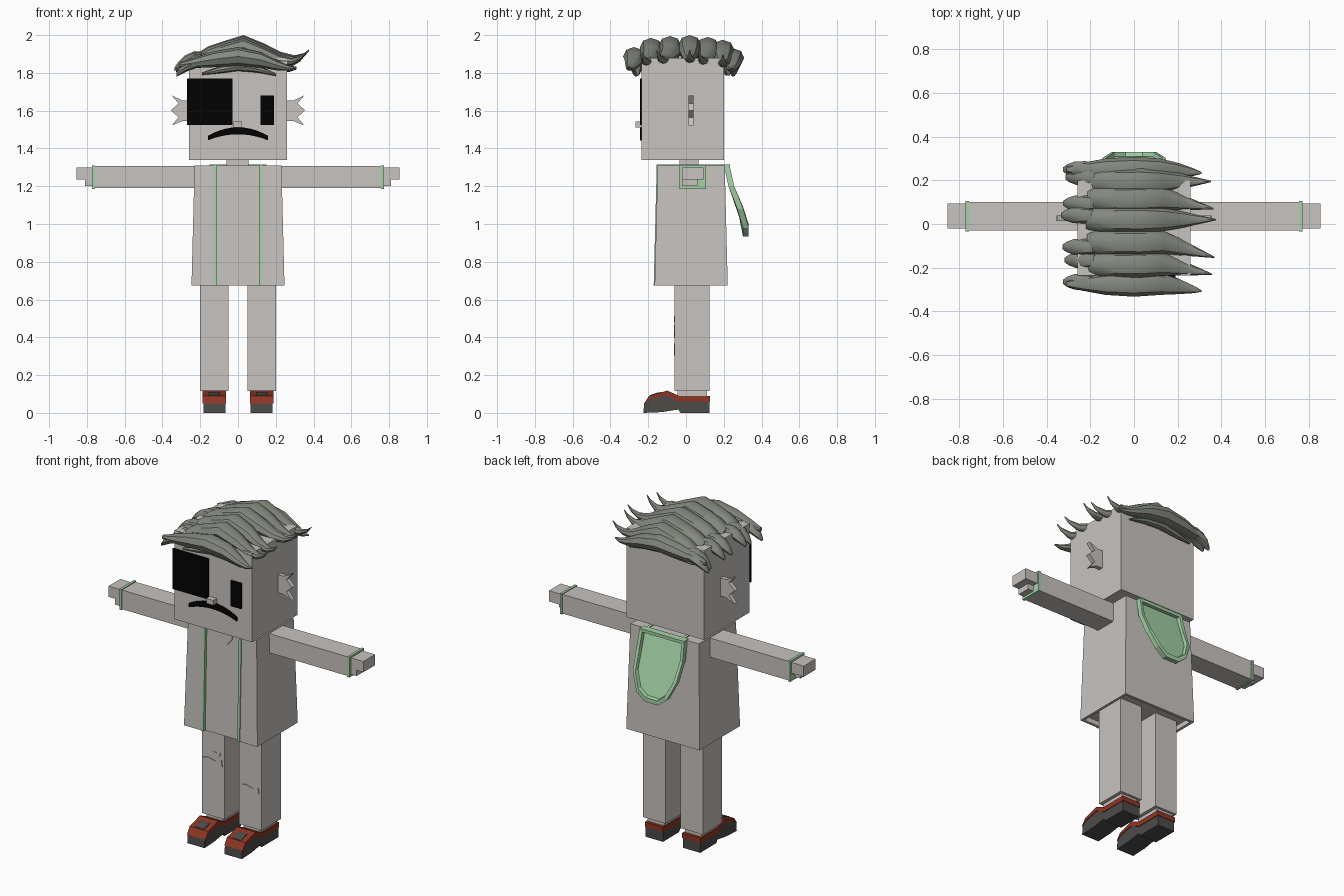
import bpy, bmesh, math
from mathutils import Vector

if "Cube" in bpy.data.objects:
    bpy.data.objects.remove(bpy.data.objects["Cube"])


def material(name, rgb):
    col = [c ** 2.2 for c in rgb] + [1]
    m = bpy.data.materials.new(name)
    m.use_nodes = True
    m.diffuse_color = col
    node = m.node_tree.nodes["Principled BSDF"]
    node.inputs["Base Color"].default_value = col
    node.inputs["Roughness"].default_value = 0.8
    return m


PALE = material("pale grey", (.78, .76, .745))
HAIR = material("hair grey", (.52, .535, .50))
GREEN = material("mint green", (.64, .82, .65))
BLACK = material("black", (.04, .04, .04))
RED = material("brick red", (.55, .22, .16))
DARK = material("shoe grey", (.31, .30, .295))


def loft(name, rings, mat):
    """Skin a list of equal rings of points and cap both ends."""
    bm = bmesh.new()
    vs = [[bm.verts.new(p) for p in r] for r in rings]
    n = len(vs[0])
    for a, b in zip(vs, vs[1:]):
        for i in range(n):
            bm.faces.new((a[i], a[(i + 1) % n], b[(i + 1) % n], b[i]))
    bm.faces.new(vs[0])
    bm.faces.new(vs[-1])
    bmesh.ops.recalc_face_normals(bm, faces=bm.faces)
    mesh = bpy.data.meshes.new(name)
    bm.to_mesh(mesh)
    bm.free()
    mesh.materials.append(mat)
    ob = bpy.data.objects.new(name, mesh)
    bpy.context.collection.objects.link(ob)
    return ob


def rect(x, y, z):
    return [(x[0], y[0], z), (x[1], y[0], z), (x[1], y[1], z), (x[0], y[1], z)]


def box(name, x, y, z, mat=PALE):
    return loft(name, [rect(x, y, z[0]), rect(x, y, z[1])], mat)


def front_prism(name, pts, y0, y1, mat):
    """Outline in x and z, extruded along y."""
    return loft(name, [[(x, y, z) for x, z in pts] for y in (y0, y1)], mat)


def side_prism(name, pts, x0, x1, mat):
    """Outline in y and z, extruded along x."""
    return loft(name, [[(x, y, z) for y, z in pts] for x in (x0, x1)], mat)


# Head and neck
box("head", (-.26, .26), (-.235, .2), (1.34, 1.88))
box("neck", (-.06, .055), (-.035, .065), (1.28, 1.36))

# Face
box("large_eye", (-.27, -.03), (-.244, -.235), (1.525, 1.77), BLACK)
box("small_eye", (.12, .19), (-.244, -.235), (1.525, 1.68), BLACK)
box("nose", (-.025, .022), (-.268, -.235), (1.512, 1.542))
arc = [i / 5 - 1 for i in range(11)]
front_prism("mouth", [(.16 * t, 1.512 - .045 * t * t) for t in arc]
            + [(.16 * t, 1.475 - .032 * t * t) for t in reversed(arc)],
            -.244, -.235, BLACK)

# Fin ears
for s, side in ((-1, "right"), (1, "left")):
    fin = [(.25, 1.655), (.295, 1.655), (.35, 1.68), (.315, 1.638), (.355, 1.602),
           (.315, 1.565), (.35, 1.522), (.295, 1.545), (.25, 1.545)]
    front_prism(side + "_ear", [(s * x, z) for x, z in fin], .013, .04, PALE)

# Coat with an open hem and a recessed shirt panel
outline = [(-.23, .205), (-.23, -.15), (-.12, -.15), (-.12, -.138),
           (.125, -.138), (.125, -.15), (.23, -.15), (.23, .205)]


def coat_ring(scale_x, scale_y, z):
    return [(x * (scale_x if abs(x) > .2 else 1), .028 + (y - .028) * scale_y, z)
            for x, y in outline]


loft("coat", [coat_ring(1, 1, 1.31), coat_ring(1.07, 1.09, .675),
              coat_ring(1, 1, .675), coat_ring(1, 1, .705)], PALE)
for s, side in ((-.12, "right"), (.122, "left")):
    loft(side + "_coat_trim",
         [rect((s - .008, s + .008), (y, y + .02), z)
          for y, z in ((-.155, 1.31), (-.171, .675))], GREEN)
    box(side + "_shoulder_trim", (s - .008, s + .008), (-.155, .21), (1.303, 1.314), GREEN)
front_prism("shirt_collar", [(-.065, 1.31), (-.065, 1.265), (-.03, 1.23),
                             (.03, 1.23), (.06, 1.265), (.06, 1.31)],
            -.144, -.135, PALE)

# Hood hanging on the back: a rim around a recessed two-slope panel
half = [(.15, 1.31), (.155, 1.2), (.145, 1.08), (.1, .98), (.045, .935)]
hood = half + [(-x, z) for x, z in reversed(half)]


def hood_back(z):
    if z > 1.2:
        return .255 - (z - 1.2) * .22
    return .255 + min(1.2 - z, .19) * .4


def hood_ring(k, depth):
    return [(x * k, hood_back(z) - depth, 1.15 + (z - 1.15) * (k * .5 + .5 if z > 1.2 else k))
            for x, z in hood]


rings = [hood_ring(1, .03), hood_ring(1, 0), hood_ring(.88, 0), hood_ring(.86, .022)]
loft("hood", rings, GREEN)
box("hood_top", (-.15, .15), (.19, .232), (1.295, 1.314), GREEN)

# Arms, cuffs and hands
for s, side in ((-1, "right"), (1, "left")):
    def span(a, b):
        return sorted((s * a, s * b))
    box(side + "_arm", span(.2, .77), (-.03, .1), (1.19, 1.306))
    box(side + "_cuff", span(.757, .772), (-.035, .105), (1.186, 1.311), GREEN)
    box(side + "_hand", span(.77, .855), (-.02, .093), (1.235, 1.3))
    box(side + "_lower_fingers", span(.77, .81), (-.02, .06), (1.2, 1.236))

# Legs and shoes
for c, side in ((-.125, "right"), (.125, "left")):
    box(side + "_leg", (c - .075, c + .075), (-.06, .125), (.115, .72))
    box(side + "_ankle", (c - .055, c + .055), (-.045, .11), (.06, .12))
    sole = [(-.225, 0), (-.13, .004), (-.04, .018), (-.03, 0), (.125, 0), (.125, .062),
            (-.035, .062), (-.1, .095), (-.19, .075), (-.222, .05)]
    side_prism(side + "_shoe", sole, c - .058, c + .058, DARK)
    upper = [(-.222, .05), (-.195, .09), (-.15, .102), (-.1, .118), (-.035, .09),
             (.128, .09), (.128, .06), (-.035, .06), (-.1, .092), (-.19, .073)]
    side_prism(side + "_shoe_upper", upper, c - .062, c + .062, RED)
    side_prism(side + "_shoe_tongue", [(-.206, .066), (-.19, .094), (-.15, .108),
                                       (-.13, .11), (-.13, .09)], c - .03, c + .03, DARK)

# Torn knee patches
tear = [(-.07, .02), (-.06, -.03), (-.02, -.038), (.03, -.035), (.065, -.005),
        (.06, .03), (.02, .018), (-.03, .03)]
for name, x, z, k in (("right_knee_tear", -.127, .437, 1),
                      ("right_small_tear", -.107, .497, .5),
                      ("left_knee_tear", .122, .34, .95)):
    front_prism(name, [(x + k * a, z + k * b) for a, b in tear], -.064, -.058, PALE)


# Hair: tapered locks sweeping from the right side over to the left
def lock(name, y, spine, dx=0, dz=0, wide=1, thick=1, sway=0):
    """Spine rows are x, z, half width and half height."""
    rings = []
    for x, z, w, h in spine:
        cy = y + sway * max(0, x - .15) * 2
        rings.append([Vector((x + dx * x, cy + w * wide * math.cos(a), z + dz + h * thick * math.sin(a)))
                      for a in (math.tau * i / 8 for i in range(8))])
    ob = loft(name, rings, HAIR)
    bpy.ops.object.select_all(action='DESELECT')
    ob.select_set(True)
    bpy.context.view_layer.objects.active = ob
    bpy.ops.object.shade_smooth_by_angle(angle=math.radians(40))


top = [(-.22, 1.875, .045, .025), (-.16, 1.9, .054, .04), (-.07, 1.925, .058, .045),
       (.03, 1.95, .06, .05), (.14, 1.91, .052, .045), (.23, 1.88, .036, .03),
       (.3, 1.875, .02, .018), (.35, 1.895, .009, .01), (.376, 1.92, .003, .004)]
curl = [(-.17, 1.885, .03, .025), (-.23, 1.885, .038, .03), (-.28, 1.865, .036, .028),
        (-.315, 1.84, .024, .02), (-.335, 1.82, .01, .01)]
places = [(-.185, -.015, -.05, -.1), (-.085, -.005, -.02, -.15), (.02, 0, 0, 0),
          (.115, -.01, -.03, -.1), (.195, -.025, -.06, .0)]
for i, (y, dz, dx, sway) in enumerate(places):
    lock(f"top_lock_{i + 1}", y, top, dx, dz, 1, 1, sway)
    lock(f"side_curl_{i + 1}", y + .02 * (-1) ** i, curl, dx, dz)

# Drooping locks along the front and back of the head
droop = [(-.31, 1.845, .012, .012), (-.24, 1.855, .03, .026), (-.13, 1.875, .05, .042),
         (0, 1.89, .058, .05), (.12, 1.872, .05, .042), (.21, 1.842, .034, .026),
         (.27, 1.828, .018, .014), (.31, 1.832, .004, .004)]
lock("front_lock", -.275, droop, 0, -.003, 1, 1, -.1)
lock("back_lock", .25, droop, 0, -.01, 1, 1, -.05)
fringe = [(-.19, 1.795, .008, .006), (-.1, 1.815, .02, .018), (0, 1.832, .026, .022),
          (.1, 1.822, .022, .02), (.2, 1.79, .008, .006)]
lock("front_fringe", -.255, fringe)
lock("back_fringe", .225, fringe, .1)
for y in (-.265, .25):
    lock("corner_curl", y, curl, -.03, -.03)
